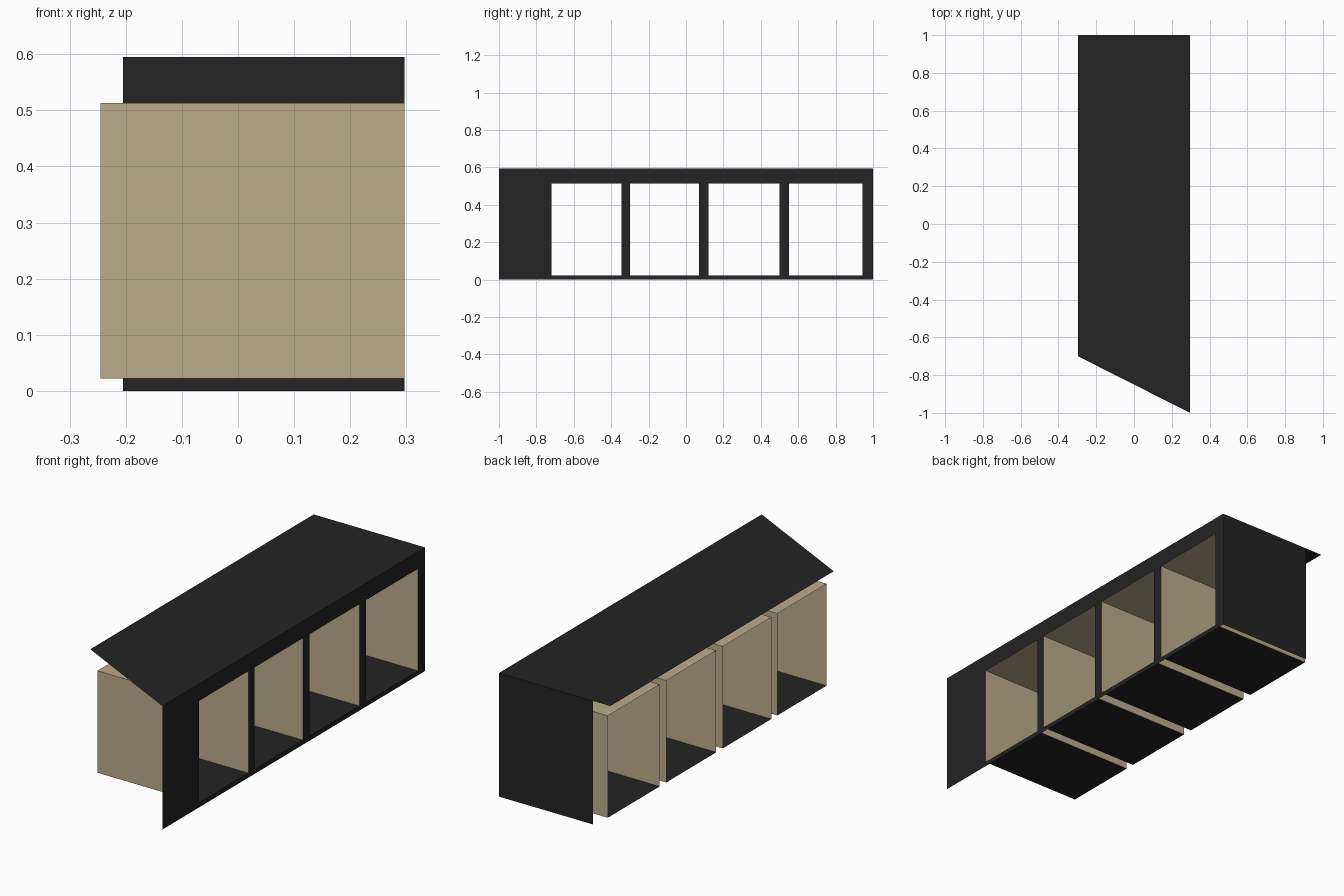
import bpy, bmesh

if "Cube" in bpy.data.objects:
    bpy.data.objects.remove(bpy.data.objects["Cube"])

W, H = 0.297, 0.595            # half width, shell height
Z0, Z1 = 0.022, 0.513          # opening bottom and top
TUBE_X, BACK_X = -0.245, -0.205
BAYS = [(-0.72, -0.345), (-0.30, 0.07), (0.12, 0.50), (0.55, 0.945)]


def material(name, rgb):
    m = bpy.data.materials.new(name)
    m.diffuse_color = (*rgb, 1)
    m.use_nodes = True
    m.node_tree.nodes["Principled BSDF"].inputs["Base Color"].default_value = m.diffuse_color
    return m


DARK = material("charcoal", (0.017, 0.017, 0.017))
TAN = material("tan", (0.50, 0.41, 0.26))


def sheets(name, quads, mats, indices=None):
    """Object made of thin planar quads, shared corners welded."""
    bm = bmesh.new()
    for i, q in enumerate(quads):
        f = bm.faces.new([bm.verts.new(p) for p in q])
        f.material_index = indices[i] if indices else 0
    bmesh.ops.remove_doubles(bm, verts=bm.verts, dist=1e-5)
    me = bpy.data.meshes.new(name)
    bm.to_mesh(me)
    bm.free()
    for m in mats:
        me.materials.append(m)
    ob = bpy.data.objects.new(name, me)
    bpy.context.collection.objects.link(ob)
    return ob


def side_quad(y0, y1, z0, z1):
    return [(W, y0, z0), (W, y1, z0), (W, y1, z1), (W, y0, z1)]


# roof sheet with slanted front edge
sheets("roof", [[(-W, -0.7, H), (W, -1, H), (W, 1, H), (-W, 1, H)]], [DARK])

# back end wall
sheets("back_wall", [[(W, 1, 0), (BACK_X, 1, 0), (BACK_X, 1, H), (W, 1, H)]], [DARK])

# right wall: posts at full opening height plus rails, leaving four openings
ys = [-1.0] + [y for bay in BAYS for y in bay] + [1.0]
wall = []
for i in range(len(ys) - 1):
    wall.append(side_quad(ys[i], ys[i + 1], 0, Z0))
    wall.append(side_quad(ys[i], ys[i + 1], Z1, H))
    if i % 2 == 0:
        wall.append(side_quad(ys[i], ys[i + 1], Z0, Z1))
sheets("right_wall", wall, [DARK])

# open-ended bays: tan walls and ceiling, charcoal floor
for n, (a, b) in enumerate(BAYS, 1):
    ring = [(a, Z0), (a, Z1), (b, Z1), (b, Z0)]
    quads = []
    for i in range(4):
        (y0, z0), (y1, z1) = ring[i], ring[(i + 1) % 4]
        quads.append([(W, y0, z0), (TUBE_X, y0, z0), (TUBE_X, y1, z1), (W, y1, z1)])
    ob = sheets(f"bay_{n}", quads, [TAN, DARK], [0, 0, 0, 1])
    bm = bmesh.new()
    bm.from_mesh(ob.data)
    bm.normal_update()
    # make the faces point out of the bay
    mid = sum((v.co for v in bm.verts), bm.verts[:][0].co * 0) / len(bm.verts)
    for f in bm.faces:
        if f.normal.dot(f.calc_center_median() - mid) < 0:
            f.normal_flip()
    bm.to_mesh(ob.data)
    bm.free()
